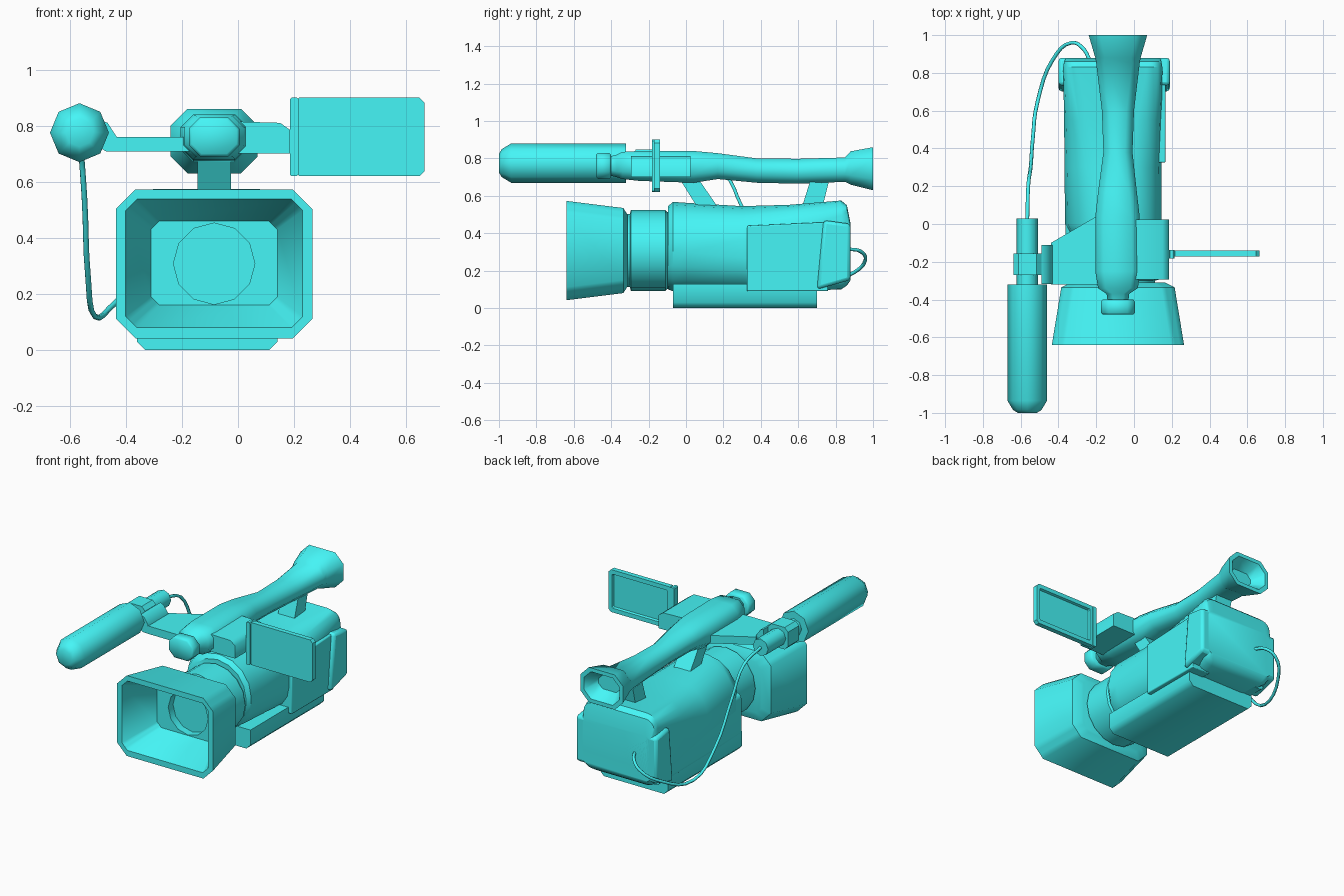
import bpy, bmesh, math
from mathutils import Vector

teal = bpy.data.materials.new("teal")
teal.diffuse_color = (0.06, 0.92, 0.93, 1)


def finish(name, bm, bevel=0.0, angle=35):
    bmesh.ops.remove_doubles(bm, verts=bm.verts, dist=1e-5)
    bmesh.ops.recalc_face_normals(bm, faces=bm.faces)
    me = bpy.data.meshes.new(name)
    bm.to_mesh(me)
    bm.free()
    me.materials.append(teal)
    ob = bpy.data.objects.new(name, me)
    bpy.context.collection.objects.link(ob)
    bpy.ops.object.select_all(action='DESELECT')
    ob.select_set(True)
    bpy.context.view_layer.objects.active = ob
    bpy.ops.object.shade_smooth_by_angle(angle=math.radians(angle))
    if bevel:
        mod = ob.modifiers.new("bevel", 'BEVEL')
        mod.width, mod.segments = bevel, 2
        mod.limit_method = 'ANGLE'
    return ob


def ring(seg, y, x0, x1, z0, z1, r, flat=False):
    """Rectangle across y with round corners, or straight chamfers if flat."""
    pts = []
    for k, (x, z) in enumerate([(x1 - r, z1 - r), (x0 + r, z1 - r),
                                (x0 + r, z0 + r), (x1 - r, z0 + r)]):
        a0 = math.pi / 2 * k
        for i in range(seg + 1):
            t = i / seg
            a = math.pi / 2 * t
            u, v = (1 - t, t) if flat else (math.cos(a), math.sin(a))
            pts.append((x + r * (u * math.cos(a0) - v * math.sin(a0)), y,
                        z + r * (u * math.sin(a0) + v * math.cos(a0))))
    return pts


def loft(name, sections, seg=1, angle=35):
    bm = bmesh.new()
    rings = [[bm.verts.new(p) for p in ring(seg, *s)] for s in sections]
    for a, b in zip(rings, rings[1:]):
        for i in range(len(a)):
            j = (i + 1) % len(a)
            bm.faces.new((a[i], a[j], b[j], b[i]))
    bm.faces.new(rings[0])
    bm.faces.new(rings[-1])
    return finish(name, bm, angle=angle)


def turned(name, x, z, profile, seg, angle=35):
    return loft(name, [(y, x - r, x + r, z - r, z + r, r) for y, r in profile], seg, angle)


def prism(name, pts, axis, lo, hi, bevel=0.0, angle=35):
    """Extrude a 2D outline along x (points y,z), y (x,z) or z (x,y)."""
    def place(p):
        q = list(p)
        q.insert(axis, lo)
        return q
    bm = bmesh.new()
    f = bm.faces.new([bm.verts.new(place(p)) for p in pts])
    res = bmesh.ops.extrude_face_region(bm, geom=[f])
    step = [0, 0, 0]
    step[axis] = hi - lo
    bmesh.ops.translate(bm, vec=Vector(step),
                        verts=[v for v in res["geom"] if isinstance(v, bmesh.types.BMVert)])
    return finish(name, bm, bevel, angle)


CX, CZ, GLASS = -0.085, 0.308, 0.145
glass = (CX - GLASS, CX + GLASS, CZ - GLASS, CZ + GLASS, GLASS)

# Lens hood, hollow at the front, with the glass recessed in its back wall
loft("lens_hood", [
    (-0.31, -0.335, 0.165, 0.12, 0.495, 0.06, True),
    (-0.335, -0.385, 0.215, 0.08, 0.535, 0.07, True),
    (-0.64, -0.435, 0.265, 0.042, 0.573, 0.07, True),
    (-0.64, -0.40, 0.23, 0.08, 0.538, 0.04, True),
    (-0.40, -0.31, 0.14, 0.16, 0.46, 0.03, True),
    (-0.40, *glass), (-0.35, *glass)], 3, 48)

# Lens barrel rings
turned("lens_barrel", CX, CZ, [(-0.34, 0.195), (-0.30, 0.195), (-0.295, 0.216),
                               (-0.11, 0.216), (-0.10, 0.205), (-0.05, 0.205)], 4)

# Body, round at the front and boxy at the back
loft("body", [
    (-0.095, -0.295, 0.125, 0.10, 0.545, 0.205),
    (-0.07, -0.33, 0.145, 0.09, 0.568, 0.22),
    (0.00, -0.365, 0.145, 0.09, 0.563, 0.21),
    (0.30, -0.368, 0.145, 0.09, 0.545, 0.18),
    (0.55, -0.37, 0.147, 0.09, 0.552, 0.13),
    (0.83, -0.375, 0.15, 0.10, 0.575, 0.08),
    (0.86, -0.37, 0.145, 0.12, 0.55, 0.06),
    (0.88, -0.36, 0.14, 0.15, 0.45, 0.04)], 4)
loft("hand_grip", [(-0.06, -0.362, -0.10, 0.10, 0.38, 0.03),
                   (0.80, -0.370, -0.10, 0.10, 0.40, 0.03)], 3)
prism("side_panel", [(0.325, 0.09), (0.325, 0.44), (0.76, 0.46), (0.76, 0.09)],
      0, 0.03, 0.167, 0.006)
prism("rear_cap", [(0.70, 0.10), (0.735, 0.47), (0.88, 0.45), (0.88, 0.15)],
      0, -0.40, 0.19, 0.018)
prism("base_plate", [(-0.36, 0.13), (-0.36, 0.03), (-0.33, 0.0),
                     (0.11, 0.0), (0.14, 0.03), (0.14, 0.13)], 1, -0.07, 0.70, angle=48)

# Top handle flaring into a hollow eyepiece
loft("handle_and_eyepiece", [
    (-0.41, -0.14, -0.03, 0.71, 0.81, 0.03),
    (-0.37, -0.145, -0.025, 0.70, 0.82, 0.03),
    (-0.34, -0.19, 0.02, 0.69, 0.835, 0.04),
    (-0.25, -0.205, 0.035, 0.68, 0.84, 0.045),
    (0.04, -0.205, 0.03, 0.67, 0.84, 0.045),
    (0.17, -0.19, 0.015, 0.69, 0.828, 0.04),
    (0.38, -0.162, -0.008, 0.67, 0.80, 0.04),
    (0.60, -0.17, 0.0, 0.665, 0.798, 0.04),
    (0.85, -0.20, 0.03, 0.675, 0.805, 0.04),
    (0.88, -0.205, 0.035, 0.66, 0.838, 0.05),
    (1.00, -0.24, 0.07, 0.63, 0.86, 0.06),
    (1.00, -0.215, 0.045, 0.655, 0.835, 0.05),
    (0.92, -0.165, -0.005, 0.70, 0.79, 0.03)], angle=48)
loft("front_pickup", [
    (-0.48, -0.165, -0.005, 0.70, 0.82, 0.035),
    (-0.47, -0.175, 0.005, 0.69, 0.83, 0.04),
    (-0.41, -0.175, 0.005, 0.69, 0.83, 0.04),
    (-0.40, -0.165, -0.005, 0.70, 0.82, 0.035)], angle=48)

# Struts between handle and body
for name, top, bottom in (("front_strut", -0.04, 0.06), ("rear_strut", 0.67, 0.62)):
    prism(name, [(top, 0.70), (top + 0.10, 0.70), (bottom + 0.11, 0.54), (bottom, 0.54)],
          0, -0.145, -0.025)

# Screen on its side mount
prism("screen_mount", [(-0.02, 0.70), (0.185, 0.70), (0.185, 0.785), (0.15, 0.81),
                       (-0.02, 0.815)], 1, -0.295, 0.025, angle=60)
loft("screen", [(-0.172, 0.20, 0.665, 0.62, 0.90, 0.018),
                (-0.14, 0.20, 0.665, 0.62, 0.90, 0.018),
                (-0.14, 0.235, 0.64, 0.648, 0.872, 0.006),
                (-0.155, 0.24, 0.635, 0.653, 0.867, 0.006)])
loft("screen_hinge", [(-0.183, 0.185, 0.215, 0.62, 0.90, 0.006),
                      (-0.138, 0.185, 0.215, 0.62, 0.90, 0.006)])

# Microphone, its clip and the arm that carries it
turned("microphone", -0.565, 0.775, [
    (-1.0, 0.05), (-0.985, 0.075), (-0.935, 0.105), (-0.32, 0.105), (-0.32, 0.056),
    (0.03, 0.056)], 2, 48)
loft("microphone_clip", [(-0.27, -0.637, -0.49, 0.703, 0.848, 0.025),
                         (-0.155, -0.637, -0.49, 0.703, 0.848, 0.025)])
prism("microphone_arm", [(-0.44, -0.32), (-0.16, -0.32), (-0.16, 0.06), (-0.20, 0.04),
                         (-0.44, -0.10)], 2, 0.708, 0.76)
prism("arm_end", [(-0.49, 0.72), (-0.49, 0.82), (-0.465, 0.81), (-0.43, 0.757),
                  (-0.43, 0.708), (-0.47, 0.708)], 1, -0.318, -0.11)

# Cable looping from the microphone to the back
curve = bpy.data.curves.new("cable", 'CURVE')
curve.dimensions = '3D'
curve.bevel_depth, curve.bevel_resolution, curve.resolution_u = 0.01, 1, 4
curve.materials.append(teal)
path = [(-0.565, 0.02, 0.775), (-0.56, 0.20, 0.72), (-0.547, 0.30, 0.54),
        (-0.535, 0.46, 0.27), (-0.51, 0.65, 0.12), (-0.43, 0.87, 0.175),
        (-0.33, 0.96, 0.26), (-0.27, 0.93, 0.305), (-0.235, 0.87, 0.315)]
spline = curve.splines.new('BEZIER')
spline.bezier_points.add(len(path) - 1)
for bp, co in zip(spline.bezier_points, path):
    bp.co = co
    bp.handle_left_type = bp.handle_right_type = 'AUTO'
bpy.context.collection.objects.link(bpy.data.objects.new("cable", curve))
